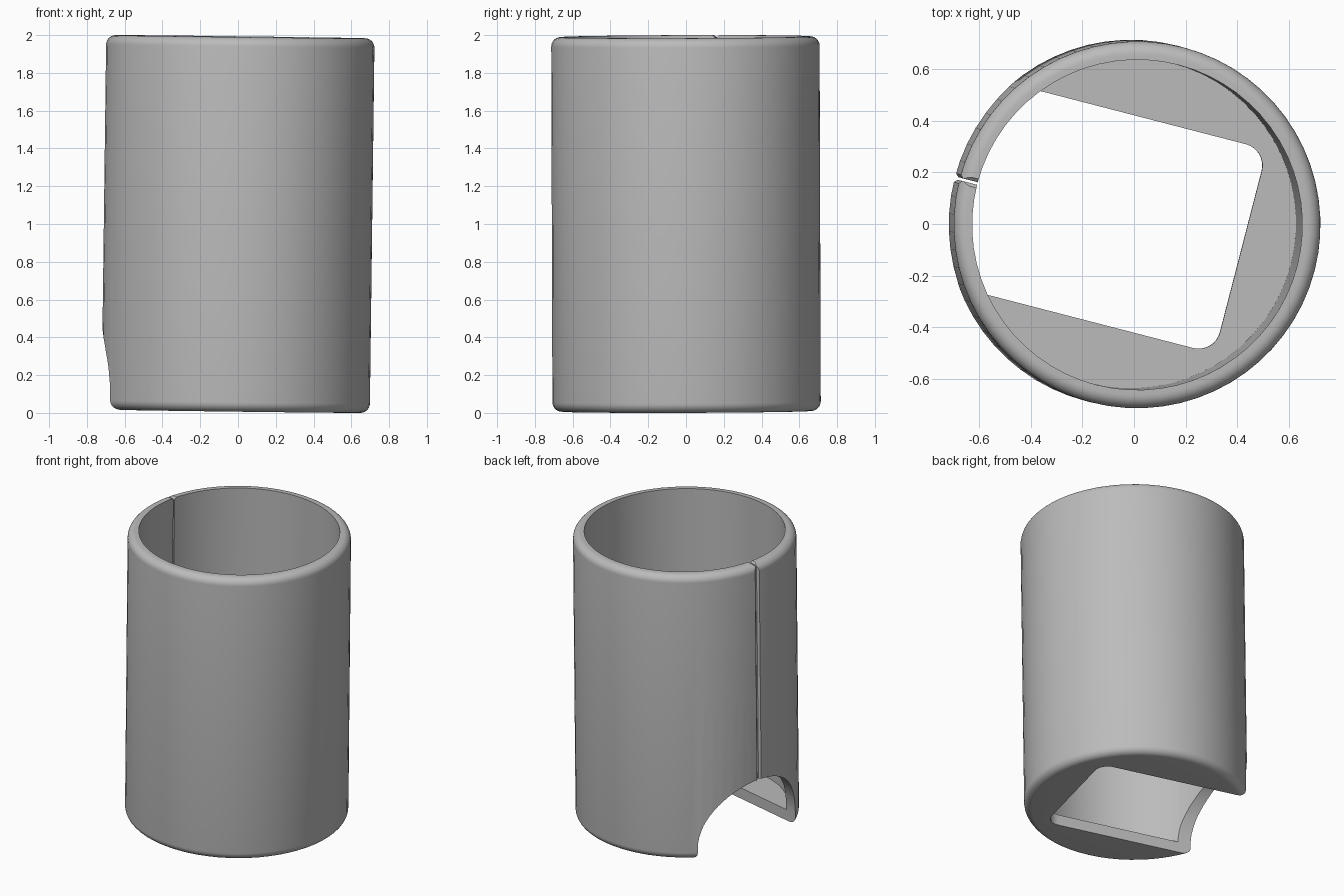
import bpy, bmesh
from math import sin, cos, pi, radians
from mathutils import Matrix

if "Cube" in bpy.data.objects:
    bpy.data.objects.remove(bpy.data.objects["Cube"])

R, R_IN, H = 0.711, 0.64, 1.983      # outer radius, inner radius, height
FLOOR, FILLET = 0.075, 0.05          # floor thickness, edge rounding
HALF = 0.408                         # half width of the square opening
BACK = -0.44                         # closed end of the square opening
OPEN_ANGLE, TILT = radians(165.5), radians(-0.75)


def arc(cx, cy, r, start, end, steps):
    angles = [radians(start + (end - start) * i / steps) for i in range(steps + 1)]
    return [(cx + r * cos(a), cy + r * sin(a)) for a in angles]


def make_object(name, bm):
    bmesh.ops.recalc_face_normals(bm, faces=bm.faces)
    mesh = bpy.data.meshes.new(name)
    bm.to_mesh(mesh)
    bm.free()
    obj = bpy.data.objects.new(name, mesh)
    bpy.context.collection.objects.link(obj)
    return obj


def prism(name, points, low, high, axis):
    """Extrude a 2D outline along z (outline in xy) or x (outline in yz)."""
    place = (lambda a, b: (a, b, low)) if axis == "z" else (lambda a, b: (low, a, b))
    bm = bmesh.new()
    face = bm.faces.new([bm.verts.new(place(*p)) for p in points])
    move = (0, 0, high - low) if axis == "z" else (high - low, 0, 0)
    new = bmesh.ops.extrude_face_region(bm, geom=[face])["geom"]
    verts = [v for v in new if isinstance(v, bmesh.types.BMVert)]
    bmesh.ops.translate(bm, verts=verts, vec=move)
    # The extrusion keeps or drops the start face depending on its region
    bmesh.ops.holes_fill(bm, edges=[e for e in bm.edges if e.is_boundary], sides=0)
    return make_object(name, bm)


def diamond(cx, cy, s):
    return [(cx - s, cy), (cx, cy - s), (cx + s, cy), (cx, cy + s)]


# Cup: lathed wall and floor with rounded outer edges
profile = [(0, 0)]
profile += arc(R - FILLET, FILLET, FILLET, -90, 0, 7)
profile += arc(R - FILLET, H - FILLET, FILLET, 0, 90, 7)
profile += [(R_IN, H), (R_IN, FLOOR), (0, FLOOR)]
bm = bmesh.new()
verts = [bm.verts.new((r, 0, z)) for r, z in profile]
edges = [bm.edges.new(pair) for pair in zip(verts, verts[1:])]
bmesh.ops.spin(bm, geom=verts + edges, cent=(0, 0, 0), axis=(0, 0, 1),
               angle=2 * pi, steps=64, use_duplicate=False)
bmesh.ops.remove_doubles(bm, verts=bm.verts, dist=0.0005)
cup = make_object("split_cup", bm)

# Square floor opening with two rounded corners
CORNER = 0.085
floor_outline = [(0.45, -HALF), (0.45, HALF)]
floor_outline += arc(BACK + CORNER, HALF - CORNER, CORNER, 90, 180, 8)
floor_outline += arc(BACK + CORNER, CORNER - HALF, CORNER, 180, 270, 8)

# Arch through the wall, and the slit above it with chamfered edges
arch_outline = [(-HALF, -0.2), (HALF, -0.2)] + arc(0, FLOOR, HALF, 0, 180, 32)
slit_outline = [(-0.005, 0.4), (0.005, 0.4), (0.005, H + 0.1), (-0.005, H + 0.1)]

cutters = [
    prism("floor_cutter", floor_outline, -0.2, FLOOR + 0.05, "z"),
    prism("arch_cutter", arch_outline, 0.3, 1, "x"),
    prism("slit_cutter", slit_outline, 0.5, 1, "x"),
    prism("slit_groove_cutter", diamond(R, 0, 0.018), 0.4, H + 0.1, "z"),
    prism("rim_groove_cutter", diamond(0, H, 0.018), 0.5, 1, "x"),
]
bpy.context.view_layer.objects.active = cup
for cutter in cutters:
    cutter.hide_render = True
    mod = cup.modifiers.new(cutter.name, "BOOLEAN")
    mod.operation, mod.solver, mod.object = "DIFFERENCE", "EXACT", cutter
    bpy.ops.object.modifier_apply(modifier=mod.name)
    bpy.data.objects.remove(cutter)

# Turn the opening, lean the cup slightly and stand it on the ground
turn = Matrix.Rotation(OPEN_ANGLE, 4, "Z") @ Matrix.Rotation(TILT, 4, "Y")
cup.data.transform(turn @ Matrix.Translation((0, 0, -H / 2)))
lowest = min(v.co.z for v in cup.data.vertices)
cup.data.transform(Matrix.Translation((0, 0, -lowest)))

# Plain grey
grey = bpy.data.materials.new("plain_grey")
grey.use_nodes = True
color = (0.5, 0.5, 0.5, 1)
grey.diffuse_color = color
grey.node_tree.nodes["Principled BSDF"].inputs["Base Color"].default_value = color
cup.data.materials.clear()
cup.data.materials.append(grey)

cup.select_set(True)
bpy.ops.object.shade_smooth_by_angle(angle=radians(30))
